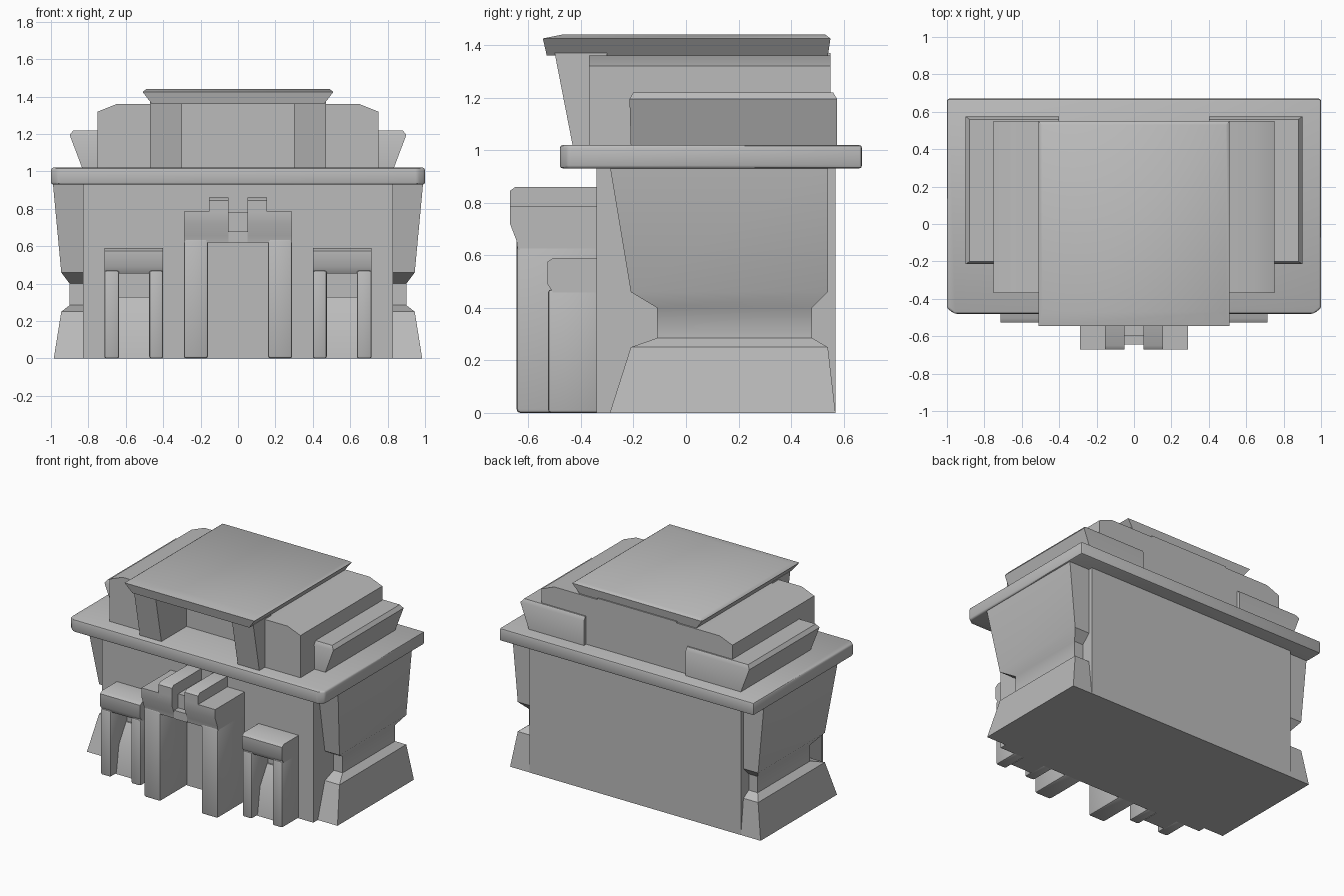
import bpy, bmesh, math

cube = bpy.data.objects.get("Cube")
if cube:
    bpy.data.objects.remove(cube)

GREY = (0.5, 0.5, 0.5, 1)
mat = bpy.data.materials.new("plain grey")
mat.use_nodes = True
mat.diffuse_color = GREY
bsdf = mat.node_tree.nodes["Principled BSDF"]
bsdf.inputs["Base Color"].default_value = GREY
bsdf.inputs["Roughness"].default_value = 0.8


def finish(name, bm, bevel):
    if bevel:
        bmesh.ops.bevel(bm, geom=bm.edges[:], offset=bevel, segments=2,
                        affect='EDGES', profile=0.5, clamp_overlap=True)
    bmesh.ops.recalc_face_normals(bm, faces=bm.faces)
    mesh = bpy.data.meshes.new(name)
    bm.to_mesh(mesh)
    bm.free()
    mesh.materials.append(mat)
    mesh.shade_smooth()
    mesh.set_sharp_from_angle(angle=math.radians(40))
    ob = bpy.data.objects.new(name, mesh)
    bpy.context.collection.objects.link(ob)
    return ob


def loft(name, sections, side=1, bevel=0):
    """Stack of rectangles (z, x0, x1, y0, y1) joined into one solid."""
    bm = bmesh.new()
    rings = []
    for z, x0, x1, y0, y1 in sections:
        corners = ((x0, y0), (x1, y0), (x1, y1), (x0, y1))
        rings.append([bm.verts.new((side * x, y, z)) for x, y in corners])
    for a, b in zip(rings, rings[1:]):
        for i in range(4):
            j = (i + 1) % 4
            bm.faces.new((a[i], a[j], b[j], b[i]))
    bm.faces.new(rings[0])
    bm.faces.new(rings[-1])
    return finish(name, bm, bevel)


def box(name, x0, x1, y0, y1, z0, z1, side=1, bevel=0):
    return loft(name, [(z0, x0, x1, y0, y1), (z1, x0, x1, y0, y1)], side, bevel)


def front_head(name, x0, x1, profile, side=1):
    """Head with a shaped front, profile of (z, front y), running into the body."""
    return loft(name, [(z, x0, x1, y, -0.33) for z, y in profile], side)


# Main block
box("body", -0.83, 0.83, -0.34, 0.57, 0, 0.95)

# Flange slab with clipped front corners
bm = bmesh.new()
outline = [(-1, -0.45), (-0.96, -0.48), (0.96, -0.48), (1, -0.45), (1, 0.67), (-1, 0.67)]
slab = bm.faces.new([bm.verts.new((x, y, 0.93)) for x, y in outline])
grown = bmesh.ops.extrude_face_region(bm, geom=[slab])["geom"]
bmesh.ops.translate(bm, vec=(0, 0, 0.09),
                    verts=[v for v in grown if isinstance(v, bmesh.types.BMVert)])
finish("flange", bm, 0.012)

# Roof plate and the wall set back under it
loft("roof_plate", [(1.36, -0.46, 0.46, -0.53, 0.54), (1.425, -0.51, 0.51, -0.545, 0.55),
                    (1.44, -0.49, 0.49, -0.47, 0.53)])
box("recess_wall", -0.31, 0.31, -0.15, 0.55, 1.01, 1.37)

# Centre arch bridge
front_head("arch_bridge", -0.05, 0.05, [(0.62, -0.645), (0.68, -0.645)])
box("bridge_web", -0.05, 0.05, -0.6, -0.33, 0.62, 0.78)

for side, word in ((1, "left"), (-1, "right")):
    # Waisted side bulges
    loft(word + "_side_bulge", [
        (0, 0.8, 0.985, -0.29, 0.569), (0.25, 0.8, 0.945, -0.21, 0.54),
        (0.285, 0.8, 0.9, -0.11, 0.48), (0.4, 0.8, 0.9, -0.11, 0.48),
        (0.46, 0.8, 0.945, -0.21, 0.54), (0.94, 0.8, 0.99, -0.29, 0.54)], side)

    # Upper tiers
    loft(word + "_outer_tier", [
        (1.01, 0.4, 0.83, -0.21, 0.575), (1.195, 0.4, 0.9, -0.215, 0.575),
        (1.22, 0.4, 0.88, -0.2, 0.56)], side)
    loft(word + "_inner_tier", [
        (1.01, 0.3, 0.75, -0.37, 0.55), (1.32, 0.3, 0.75, -0.37, 0.55),
        (1.36, 0.3, 0.65, -0.37, 0.55)], side)
    loft(word + "_roof_bracket", [
        (1.01, 0.3, 0.47, -0.43, -0.3), (1.37, 0.3, 0.47, -0.5, -0.3)], side)

    # Centre arch: pillar, shoulder and tower
    box(word + "_arch_pillar", 0.16, 0.29, -0.645, -0.33, 0, 0.64, side, 0.014)
    front_head(word + "_arch_shoulder", 0.05, 0.29,
               [(0.62, -0.64), (0.655, -0.645), (0.72, -0.67), (0.785, -0.67)], side)
    front_head(word + "_arch_tower", 0.05, 0.155,
               [(0.75, -0.67), (0.845, -0.67), (0.86, -0.65)], side)

    # Small arch: two legs, lintel and sloping inner panel
    for n, x0, x1 in (("inner", 0.4, 0.475), ("outer", 0.635, 0.715)):
        box(f"{word}_small_arch_{n}_leg", x0, x1, -0.525, -0.33, 0, 0.47, side, 0.012)
    front_head(word + "_small_arch_lintel", 0.4, 0.715,
               [(0.455, -0.505), (0.49, -0.527), (0.575, -0.527), (0.59, -0.505)], side)
    front_head(word + "_small_arch_panel", 0.47, 0.64,
               [(0, -0.46), (0.2, -0.43), (0.33, -0.35)], side)
